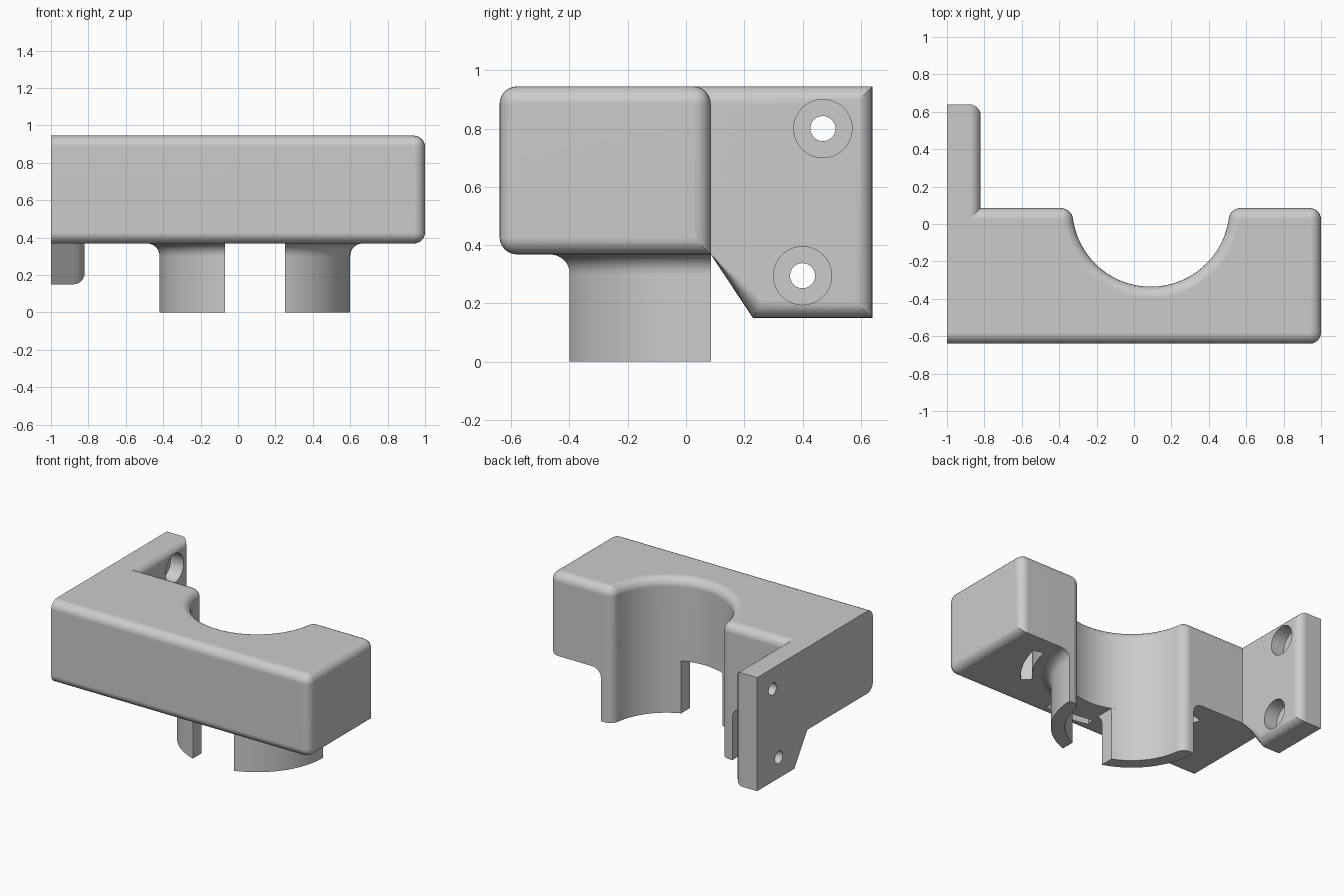
import bpy, bmesh
from math import sin, cos, asin, acos, sqrt, pi, radians
from mathutils import Vector

if "Cube" in bpy.data.objects:
    bpy.data.objects.remove(bpy.data.objects["Cube"])

GREY = (0.6, 0.6, 0.6, 1)
grey = bpy.data.materials.new("plain grey")
grey.use_nodes = True
grey.diffuse_color = GREY
grey.node_tree.nodes["Principled BSDF"].inputs["Base Color"].default_value = GREY

# Main dimensions
CX, BACK, FRONT = 0.09, 0.085, -0.64
BASE, TOP = 0.368, 0.945
BORE, COLLAR, LIP, FLARE = 0.42, 0.51, 0.065, 0.065
ROUND, GAP = 0.06, 0.16


def arc(cx, cy, r, a0, a1, n):
    return [(cx + r * cos(a0 + (a1 - a0) * i / n), cy + r * sin(a0 + (a1 - a0) * i / n))
            for i in range(n + 1)]


def finish(bm, name):
    bmesh.ops.recalc_face_normals(bm, faces=bm.faces)
    mesh = bpy.data.meshes.new(name)
    bm.to_mesh(mesh)
    bm.free()
    obj = bpy.data.objects.new(name, mesh)
    bpy.context.collection.objects.link(obj)
    mesh.materials.append(grey)
    return obj


def prism(name, outline, lo, hi, axis="z", rounded=None):
    """Extrude an outline along z or x, rounding the edges chosen by a rule."""
    place = (lambda p, h: (p[0], p[1], h)) if axis == "z" else (lambda p, h: (h, p[0], p[1]))
    bm = bmesh.new()
    low = [bm.verts.new(place(p, lo)) for p in outline]
    high = [bm.verts.new(place(p, hi)) for p in outline]
    bm.faces.new(low)
    bm.faces.new(high)
    for i in range(len(outline)):
        j = (i + 1) % len(outline)
        bm.faces.new((low[i], low[j], high[j], high[i]))
    bmesh.ops.recalc_face_normals(bm, faces=bm.faces)
    if rounded:
        edges = [e for e in bm.edges if rounded(e.verts[0].co, e.verts[1].co)]
        bmesh.ops.bevel(bm, geom=edges, offset=ROUND, offset_type='OFFSET', segments=6,
                        profile=0.5, affect='EDGES', clamp_overlap=False)
    return finish(bm, name)


def activate(obj):
    bpy.ops.object.select_all(action='DESELECT')
    obj.select_set(True)
    bpy.context.view_layer.objects.active = obj


def cut(obj, cutters):
    activate(obj)
    for c in cutters:
        mod = obj.modifiers.new("cut", 'BOOLEAN')
        mod.operation, mod.solver, mod.object = 'DIFFERENCE', 'EXACT', c
        bpy.ops.object.modifier_apply(modifier=mod.name)
        bpy.data.objects.remove(c)


def bore_side(start):
    """Bore curve from an angle up to the rounded lip at the back."""
    tilt = asin(LIP / (BORE + LIP))
    lip_x = sqrt((BORE + LIP) ** 2 - LIP ** 2)
    return (arc(0, 0, BORE, start, -tilt, 28)
            + arc(lip_x, -LIP, LIP, pi - tilt, pi / 2, 8)[1:])


def shift(points, side=1):
    return [(CX + side * x, BACK + y) for x, y in points]


# Body: long block with a half-round bore in its back
half = bore_side(-pi / 2)
outline = ([(-1, BACK), (-1, FRONT), (1, FRONT), (1, BACK)]
           + shift(half)[::-1] + shift(half, -1)[1:])


def body_edges(a, b):
    mid = (a + b) / 2
    if mid.x < -0.99:
        return False
    if abs(a.z - b.z) > 0.1:
        return mid.x > 0.99
    return mid.z > 0.9 or mid.y < -0.6 or mid.x > 0.99


body = prism("body", outline, BASE, TOP, rounded=body_edges)

# Curved strap slots in the underside, around the bore
slots = []
for mid, r0, r1 in ((-27.5, 0.63, 0.7), (-90, 0.6, 0.66), (-152.5, 0.63, 0.7)):
    a, b = radians(mid - 15.5), radians(mid + 15.5)
    ring = arc(0, 0, r0, a, b, 8) + arc(0, 0, r1, b, a, 8)
    slots.append(prism("slot_cutter", shift(ring), BASE - 0.1, BASE + 0.3))
cut(body, slots)

# Mounting plate with a sloped lower corner
plate = prism("mounting_plate",
              [(0, TOP), (0.64, TOP), (0.64, 0.15), (0.23, 0.15), (BACK, BASE), (0, 0.4)],
              -1, -0.82, axis="x",
              rounded=lambda a, b: min(a.x, b.x) > -0.9 and (a + b).y / 2 > 0.1)

# Counterbored screw holes
holes = []
for y, z in ((0.47, 0.8), (0.4, 0.295)):
    for r, lo, hi in ((0.1, -0.92, -0.7), (0.043, -1.1, -0.7)):
        holes.append(prism("hole_cutter", arc(y, z, r, 0, 2 * pi, 40)[:-1], lo, hi, axis="x"))
cut(plate, holes)
parts = [body, plate]

# Split collar below the bore, one leg and one flared root on each side
for side, word in ((1, "left"), (-1, "right")):
    leg = bore_side(-acos(GAP / BORE)) + arc(0, 0, COLLAR, 0, -acos(GAP / COLLAR), 32)
    parts.append(prism(word + "_collar_leg", shift(leg, side), 0, BASE))

    bm = bmesh.new()
    curve = arc(COLLAR + FLARE, BASE - FLARE, FLARE, pi, pi / 2, 8)
    section = [(COLLAR - 0.02, BASE - FLARE)] + curve + [(COLLAR - 0.02, BASE)]
    verts = [bm.verts.new((r, 0, z)) for r, z in section]
    edges = [bm.edges.new((verts[i - 1], verts[i])) for i in range(len(verts))]
    bmesh.ops.spin(bm, geom=verts + edges, cent=(0, 0, 0), axis=(0, 0, 1),
                   angle=-pi / 2, steps=40)
    bmesh.ops.bisect_plane(bm, geom=bm.verts[:] + bm.edges[:] + bm.faces[:],
                           plane_co=(GAP, 0, 0), plane_no=(1, 0, 0), clear_inner=True)
    bmesh.ops.holes_fill(bm, edges=[e for e in bm.edges if e.is_boundary], sides=0)
    for v in bm.verts:
        v.co = Vector((CX + side * v.co.x, BACK + v.co.y, v.co.z))
    parts.append(finish(bm, word + "_collar_flare"))

# Smooth curves with crisp flats
for obj in parts:
    activate(obj)
    bpy.ops.object.shade_smooth_by_angle(angle=radians(30))
    obj.modifiers.new("even_normals", 'WEIGHTED_NORMAL').keep_sharp = True
